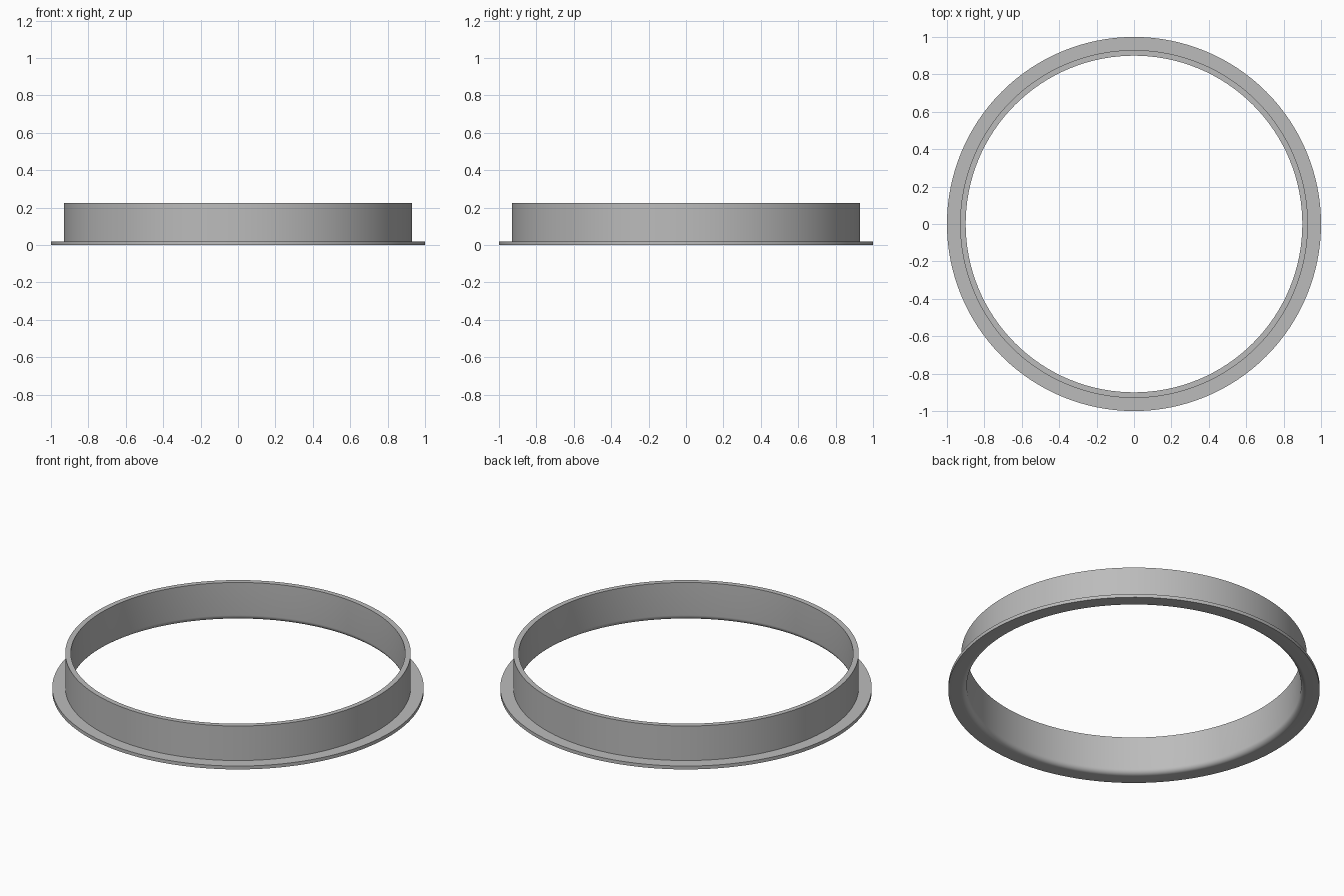
import bpy
import bmesh
from math import sin, cos, pi, radians
from mathutils import Matrix, Vector

cube = bpy.data.objects.get("Cube")
if cube:
    bpy.data.objects.remove(cube, do_unlink=True)

# Plain grey material
grey = bpy.data.materials.new("grey")
grey.use_nodes = True
colour = (0.5, 0.5, 0.5, 1)
grey.diffuse_color = colour
grey.node_tree.nodes["Principled BSDF"].inputs["Base Color"].default_value = colour

SEGMENTS = 128
OUTER, WALL, BORE = 1.0, 0.93, 0.90
HEIGHT, FLANGE, ROUND = 0.225, 0.02, 0.03

# Cross-section: flange, wall, then a rounded lower edge of the bore
profile = [(WALL, 0), (OUTER, 0), (OUTER, FLANGE), (WALL, FLANGE),
           (WALL, HEIGHT), (BORE, HEIGHT)]
for i in range(8):
    a = pi / 2 * i / 8
    profile.append((BORE + ROUND * (1 - cos(a)), ROUND * (1 - sin(a))))

# Revolve the cross-section into a closed ring
bm = bmesh.new()
rings = []
for s in range(SEGMENTS):
    turn = Matrix.Rotation(2 * pi * s / SEGMENTS, 3, "Z")
    rings.append([bm.verts.new(turn @ Vector((r, 0, z))) for r, z in profile])
for s in range(SEGMENTS):
    a, b = rings[s], rings[(s + 1) % SEGMENTS]
    for i in range(len(profile)):
        j = (i + 1) % len(profile)
        bm.faces.new((a[i], b[i], b[j], a[j]))
bmesh.ops.recalc_face_normals(bm, faces=bm.faces)

mesh = bpy.data.meshes.new("flanged_ring")
bm.to_mesh(mesh)
bm.free()
mesh.materials.append(grey)
ring = bpy.data.objects.new("flanged_ring", mesh)
bpy.context.collection.objects.link(ring)

# Smooth walls with crisp rims
bpy.ops.object.select_all(action="DESELECT")
ring.select_set(True)
bpy.context.view_layer.objects.active = ring
bpy.ops.object.shade_smooth_by_angle(angle=radians(30))
